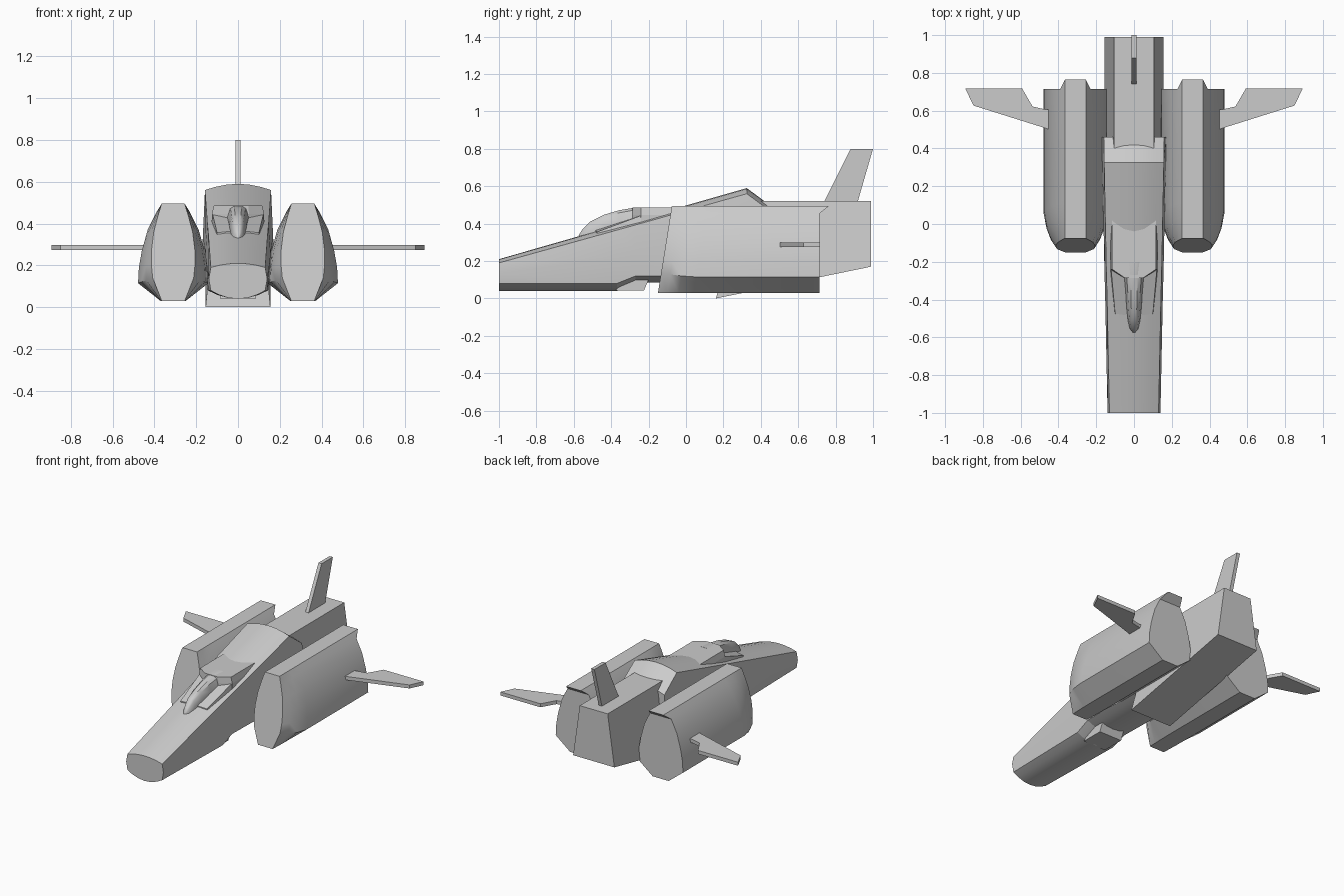
import bpy, bmesh, math

if "Cube" in bpy.data.objects:
    bpy.data.objects.remove(bpy.data.objects["Cube"])


def finish(name, bm, smooth, mirror):
    bmesh.ops.recalc_face_normals(bm, faces=bm.faces)
    me = bpy.data.meshes.new(name)
    bm.to_mesh(me)
    bm.free()
    ob = bpy.data.objects.new(name, me)
    bpy.context.collection.objects.link(ob)
    if mirror:
        ob.modifiers.new("mirror", 'MIRROR').use_clip = False
    if smooth:
        bpy.ops.object.select_all(action='DESELECT')
        ob.select_set(True)
        bpy.context.view_layer.objects.active = ob
        bpy.ops.object.shade_smooth_by_angle(angle=math.radians(smooth))
    return ob


def loft(name, rings, smooth=0, mirror=False):
    """Skin equal-length closed rings and cap both ends."""
    bm = bmesh.new()
    vs = [[bm.verts.new(p) for p in r] for r in rings]
    n = len(rings[0])
    for a, b in zip(vs, vs[1:]):
        for i in range(n):
            j = (i + 1) % n
            bm.faces.new((a[i], a[j], b[j], b[i]))
    bm.faces.new(vs[0])
    bm.faces.new(vs[-1])
    return finish(name, bm, smooth, mirror)


def sym(half, cx=0.0):
    """Close a top-to-bottom half section (dx, y, z) by reflection about cx."""
    right = [(cx + d, y, z) for d, y, z in half]
    left = [(cx - d, y, z) for d, y, z in reversed(half) if d > 1e-6]
    return right + left


# Front fuselage: crowned top, bulged sides, chamfered round belly
def hull_ring(y, w, crown, edge, chine, belly):
    half = [(w * f, y, crown - (crown - edge) * f * f) for f in (0, .35, .7, 1)]
    half.append((w + .01, y, edge * .5 + chine * .5))
    half.append((w, y, chine))
    half += [(w * f, y, belly + (chine - belly) * f * f) for f in (.7, .35, 0)]
    return sym(half)


loft("front_fuselage", [
    hull_ring(-1.0, .13, .21, .19, .08, .04),
    hull_ring(-.37, .143, .391, .365, .08, .04),
    hull_ring(-.27, .146, .42, .393, .12, .085),
    hull_ring(.325, .158, .59, .56, .12, .085),
    hull_ring(.46, .16, .49, .46, .12, .085)], 20)

# Rear fuselage: trapezoid box with rising underside
loft("rear_fuselage", [
    [(-.155, .16, 0), (.155, .16, 0), (.105, .30, .52), (-.105, .30, .52)],
    [(-.155, .99, .17), (.155, .99, .17), (.105, .99, .52), (-.105, .99, .52)]])

# Engine nacelles
BODY = [(.055, .495), (.08, .455), (.122, .37), (.15, .27), (.164, .19), (.168, .115), (.06, .03)]
FACE = [(.055, .495), (.072, .44), (.093, .36), (.104, .27), (.104, .20), (.098, .14), (.055, .03)]


def nacelle_ring(dy, f):
    half = []
    for (a, za), (b, zb) in zip(FACE, BODY):
        z = za + (zb - za) * f
        half.append((a + (b - a) * f, -.15 + (z - .03) * .16 + dy, z))
    return sym(half, .31)


rear = sym([(d, .765 if z > .48 else .715, z) for d, z in BODY], .31)
bm_rings = [nacelle_ring(0, 0), nacelle_ring(.05, .45), nacelle_ring(.11, .78),
            nacelle_ring(.19, 1), rear]
nac = loft("nacelle", bm_rings, 0, True)
# Split the rear cap below the overhanging top lip
bm = bmesh.new()
bm.from_mesh(nac.data)
bm.verts.ensure_lookup_table()
tail = bm.verts[-14:]
bmesh.utils.face_split(next(f for f in bm.faces if set(f.verts) == set(tail)), tail[1], tail[12])
bm.to_mesh(nac.data)
bm.free()
bpy.ops.object.select_all(action='DESELECT')
nac.select_set(True)
bpy.context.view_layer.objects.active = nac
bpy.ops.object.shade_smooth_by_angle(angle=math.radians(30))

# Side wings
wing = [(.43, .495), (.85, .627), (.893, .717), (.592, .717), (.537, .622), (.463, .605), (.43, .605)]
loft("wing", [[(x, y, z) for x, y in wing] for z in (.274, .298)], 0, True)

# Tail fin
fin = [(.73, .50), (.88, .80), (1.0, .80), (.913, .50)]
loft("tail_fin", [[(x, y, z) for y, z in fin] for x in (-.012, .012)])

# Canopy bubble
canopy = [(-.575, .008, .335), (-.555, .024, .368), (-.51, .034, .412), (-.44, .042, .447),
          (-.36, .047, .471), (-.27, .056, .486), (-.2, .075, .487)]
rings = []
for y, w, top in canopy:
    base = .48 + y * .288 - .02
    h = top - base
    rings.append(sym([(w * .35, y, top), (w * .7, y, base + h * .88),
                      (w * .93, y, base + h * .5), (w, y, base)]))
loft("canopy", rings, 35)

# Flat hood behind the canopy, blending into the spine
hood = [(-.05, -.285), (-.118, -.24), (-.118, .03), (.118, .03), (.118, -.24), (.05, -.285)]
loft("canopy_hood", [[(x * s, y, z) for x, y in hood] for s, z in ((1.06, .40), (1.06, .445), (.98, .486))])

# Wedge panels beside the canopy
loft("canopy_side_panel", [
    [(.03, -.485, .33), (.103, -.475, .33), (.10, -.475, .356), (.03, -.485, .364)],
    [(.03, -.23, .40), (.127, -.23, .40), (.122, -.23, .447), (.03, -.23, .45)]], 0, True)

# Chin pod under the nose
chin = [(-.38, .042), (-.225, .042), (-.2, .10), (-.32, .10)]
loft("chin_pod", [[(x, y, z) for y, z in chin] for x in (-.085, .085)])
